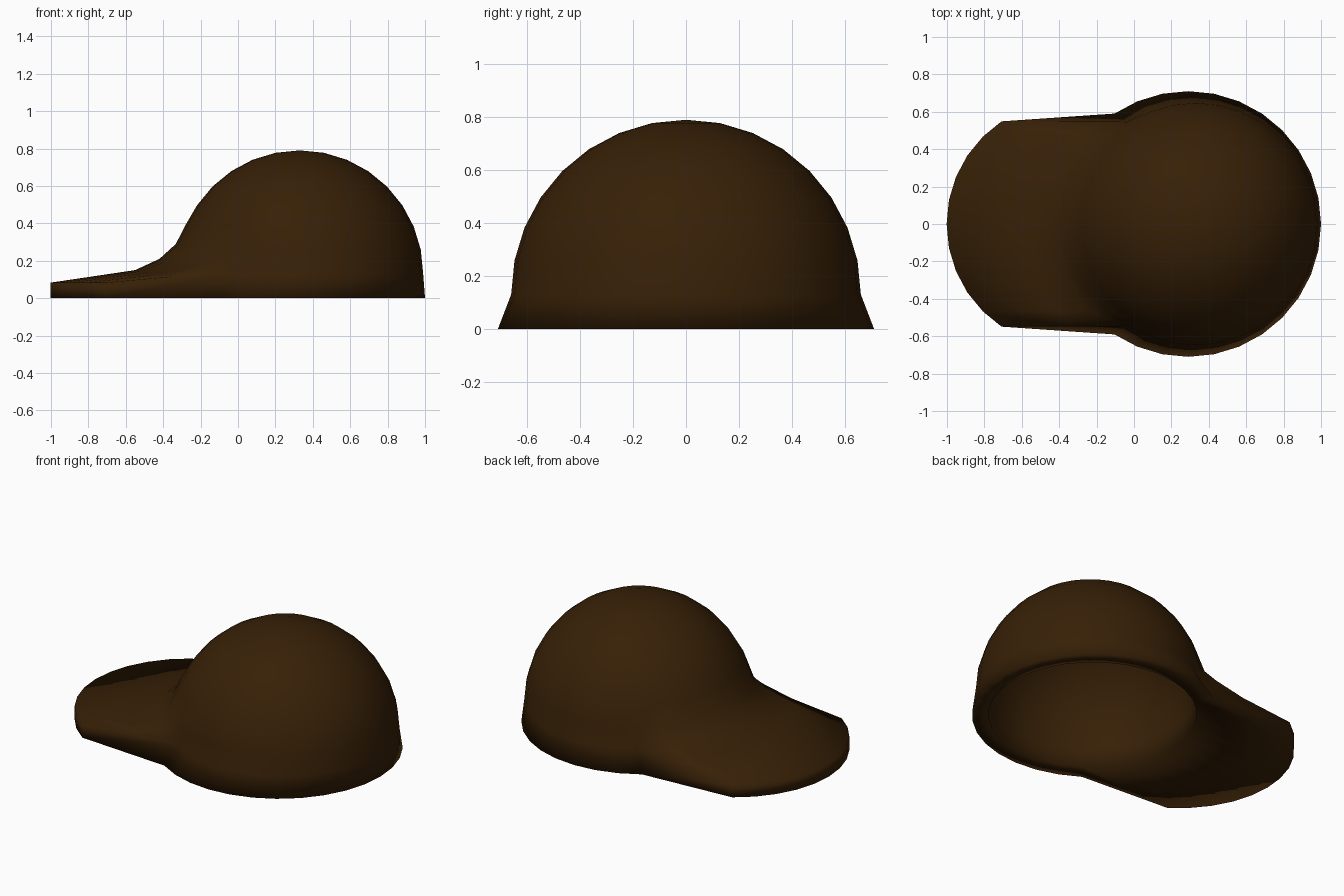
import bpy, bmesh, math
from mathutils import Vector

if "Cube" in bpy.data.objects:
    bpy.data.objects.remove(bpy.data.objects["Cube"])

STEP = math.radians(11.25)
CX, R, ZC = 0.33, 0.66, 0.13      # crown sphere
RIN = 0.61                        # hollow inside
EDGE = 5                          # bill half width, in columns


def lerp(a, b, t):
    return a + (b - a) * t


def sphere(a, phi_deg, r=R):
    """Point on the crown; a is the angle measured from -x."""
    p = math.radians(phi_deg)
    return Vector((CX - r * math.cos(p) * math.cos(a),
                   r * math.cos(p) * math.sin(a), ZC + r * math.sin(p)))


def column(k, brim):
    """One strip of points from the crown's top, over the edge, to the inside top."""
    a = k * STEP
    pts = [sphere(a, 11.25 * i) for i in range(8, 1, -1)]
    band = sphere(a, 0)
    t = min(abs(k) / EDGE, 1) ** 2
    if brim:
        # soft blend into the bill, its top, rim and base
        if abs(k) < EDGE:
            pts[-1].z += 0.01
            pts.append(sphere(a, lerp(14, 6, t)) + Vector((-.022, 0, 0)))
        else:
            pts.append(sphere(a, 6))
        pts.append(band + Vector((lerp(-.09, -.12, t), 0, lerp(.08, .025, t))))
        pts.append(band + Vector((lerp(-.22, -.32, t), 0, lerp(.02, -.015, t))))
        tip = band + Vector((-0.672, 0, 0))
        pts.append(Vector((tip.x, tip.y, 0.083)))
        pts.append(Vector((tip.x, tip.y, 0)))
    else:
        # flared lower band
        pts.append(sphere(a, 6 if abs(k) == EDGE else 11.25))
        pts += [band.copy(), band.copy(), band.copy()]
        pts.append(Vector((0.29 - .71 * math.cos(a), .71 * math.sin(a), 0)))
    # opening underneath and hollow inside
    pts.append(Vector((.31 - .6 * math.cos(a), .6 * math.sin(a), 0)))
    pts += [sphere(a, 11.25 * i, RIN) for i in range(9)]
    return pts


cols = [column(k, True) for k in range(-EDGE, EDGE + 1)]
cols += [column(k, False) for k in range(EDGE, 33 - EDGE - 1)]
cols += [column(-EDGE, False)]

bm = bmesh.new()
grid = [[bm.verts.new(p) for p in c] for c in cols]
for i, c in enumerate(grid):
    d = grid[(i + 1) % len(grid)]
    for j in range(len(c) - 1):
        bm.faces.new((c[j], c[j + 1], d[j + 1], d[j]))
bmesh.ops.remove_doubles(bm, verts=bm.verts, dist=1e-4)
bmesh.ops.dissolve_degenerate(bm, dist=1e-5, edges=bm.edges)
bmesh.ops.recalc_face_normals(bm, faces=bm.faces)
for f in bm.faces:
    f.smooth = True

me = bpy.data.meshes.new("cap")
bm.to_mesh(me)
bm.free()
mat = bpy.data.materials.new("dark brown")
mat.diffuse_color = (0.038, 0.0145, 0.002, 1)
mat.use_nodes = True
mat.node_tree.nodes["Principled BSDF"].inputs["Base Color"].default_value = mat.diffuse_color
me.materials.append(mat)
bpy.context.collection.objects.link(bpy.data.objects.new("cap", me))
